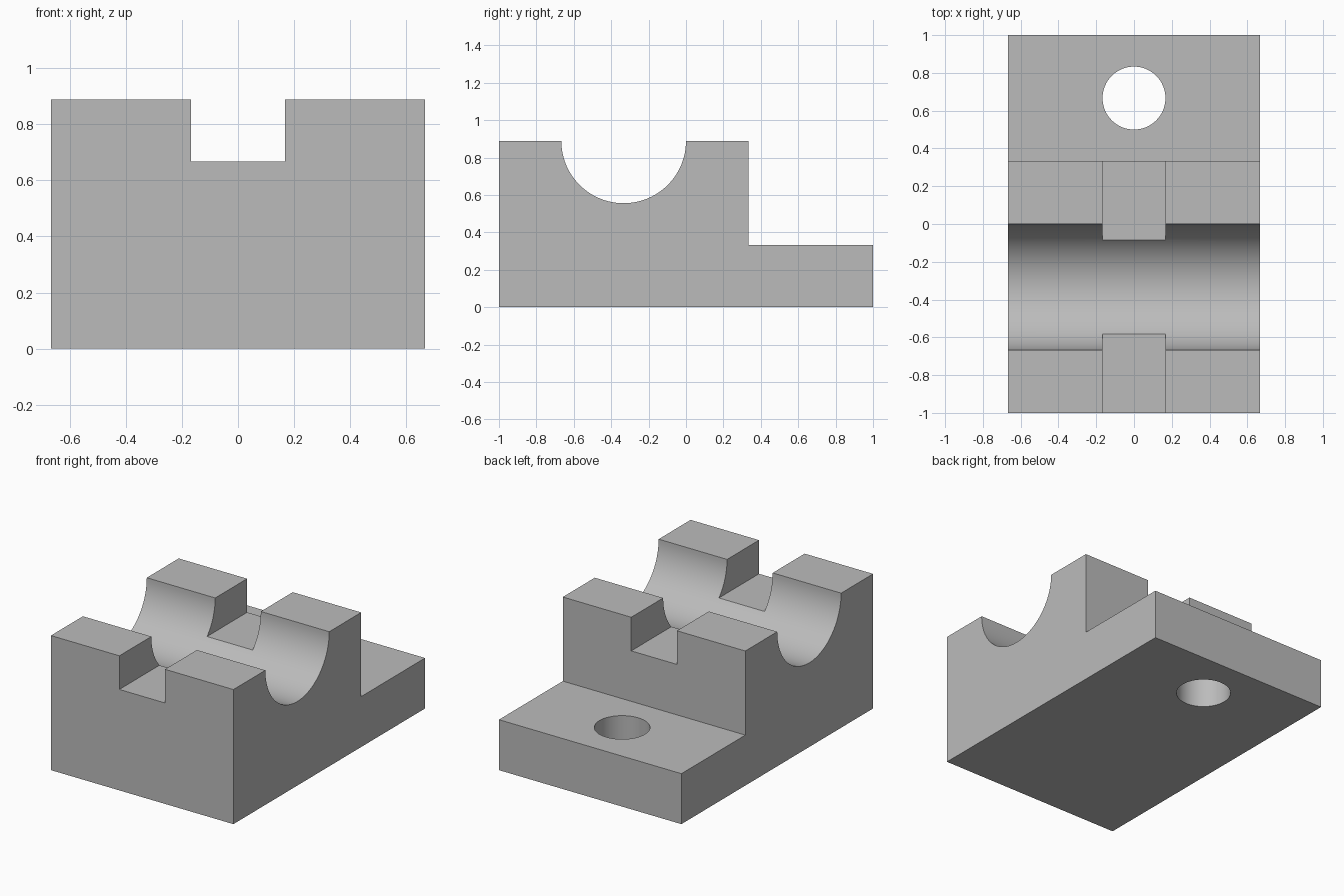
import bpy, bmesh
from math import cos, sin, pi, radians
from mathutils import Vector

if "Cube" in bpy.data.objects:
    bpy.data.objects.remove(bpy.data.objects["Cube"], do_unlink=True)

U = 1 / 3                      # design module
HALF_W = 2 * U                 # half width of the block
TOP, STEP, SLOT = 8 / 9, U, 2 * U
ARC_STEPS = 48

grey = bpy.data.materials.new("plain_grey")
grey.use_nodes = True
colour = (0.5, 0.5, 0.5, 1)
grey.diffuse_color = colour
grey.node_tree.nodes["Principled BSDF"].inputs["Base Color"].default_value = colour


def extrude_profile(name, points, half_width):
    """Extrude a (y, z) outline symmetrically along x."""
    bm = bmesh.new()
    face = bm.faces.new([bm.verts.new((-half_width, y, z)) for y, z in points])
    side = bmesh.ops.extrude_face_region(bm, geom=[face])
    moved = [v for v in side["geom"] if isinstance(v, bmesh.types.BMVert)]
    bmesh.ops.translate(bm, verts=moved, vec=Vector((2 * half_width, 0, 0)))
    bmesh.ops.recalc_face_normals(bm, faces=bm.faces)
    mesh = bpy.data.meshes.new(name)
    bm.to_mesh(mesh)
    bm.free()
    obj = bpy.data.objects.new(name, mesh)
    bpy.context.collection.objects.link(obj)
    mesh.materials.append(grey)
    return obj


def cut(target, cutter):
    """Subtract the cutter, then discard it."""
    cutter.hide_render = True
    mod = target.modifiers.new("cut", 'BOOLEAN')
    mod.operation, mod.solver, mod.object = 'DIFFERENCE', 'EXACT', cutter
    bpy.ops.object.select_all(action='DESELECT')
    bpy.context.view_layer.objects.active = target
    target.select_set(True)
    bpy.ops.object.modifier_apply(modifier=mod.name)
    bpy.data.objects.remove(cutter, do_unlink=True)


# Stepped block with a half-round bearing groove across it
groove = [(-U + U * cos(a), TOP - U * sin(a))
          for a in (pi * i / ARC_STEPS for i in range(ARC_STEPS + 1))]
outline = [(-1, 0), (1, 0), (1, STEP), (U, STEP), (U, TOP)] + groove + [(-1, TOP)]
block = extrude_profile("bearing_block", outline, HALF_W)

# Square slot running front to back through the top
slot = extrude_profile("slot_cutter", [(-1.2, SLOT), (1.2, SLOT), (1.2, 1.2), (-1.2, 1.2)], U / 2)
cut(block, slot)

# Bolt hole through the rear flange
bpy.ops.mesh.primitive_cylinder_add(vertices=64, radius=U / 2, depth=1, location=(0, 2 * U, STEP / 2))
hole = bpy.context.object
hole.name = "hole_cutter"
hole.data.materials.append(grey)
cut(block, hole)

# Smooth curved walls, crisp edges
bpy.ops.object.select_all(action='DESELECT')
block.select_set(True)
bpy.context.view_layer.objects.active = block
bpy.ops.object.shade_smooth_by_angle(angle=radians(30))
